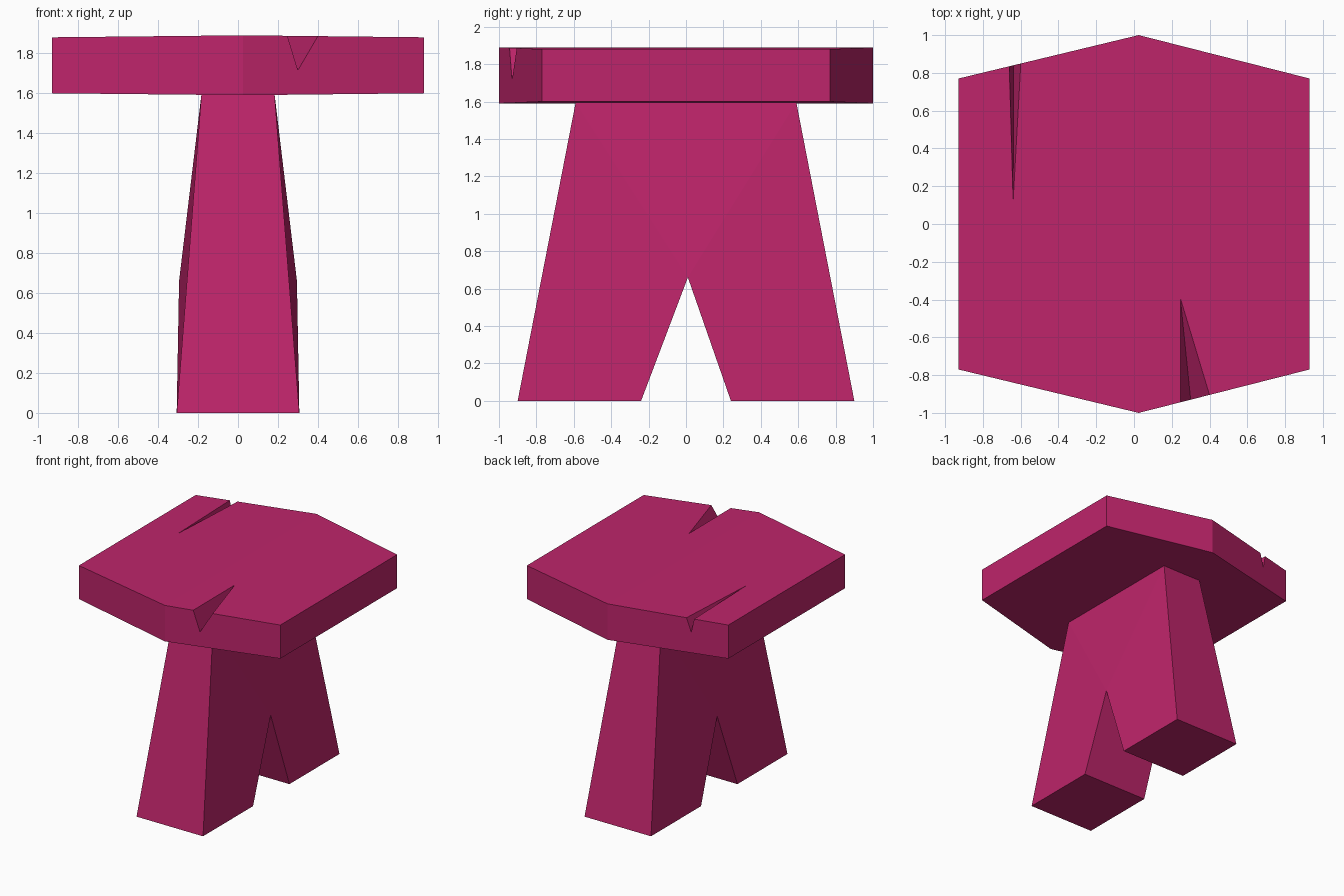
import bpy
import bmesh
from mathutils import Vector

if "Cube" in bpy.data.objects:
    bpy.data.objects.remove(bpy.data.objects["Cube"], do_unlink=True)

COLOUR = (0.515, 0.018, 0.145, 1.0)
paint = bpy.data.materials.new("raspberry_paint")
paint.use_nodes = True
paint.diffuse_color = COLOUR
bsdf = next(n for n in paint.node_tree.nodes if n.type == "BSDF_PRINCIPLED")
bsdf.inputs["Base Color"].default_value = COLOUR


def make_object(name, verts, faces):
    """Build a flat-shaded mesh with outward normals."""
    bm = bmesh.new()
    points = [bm.verts.new(v) for v in verts]
    for face in faces:
        bm.faces.new([points[i] for i in face])
    bmesh.ops.recalc_face_normals(bm, faces=bm.faces)
    mesh = bpy.data.meshes.new(name)
    bm.to_mesh(mesh)
    bm.free()
    mesh.materials.append(paint)
    obj = bpy.data.objects.new(name, mesh)
    bpy.context.collection.objects.link(obj)
    return obj


def bridge(outline_a, outline_b, caps):
    """Join two matching outlines with side quads; caps index each outline."""
    n = len(outline_a)
    faces = [(i, (i + 1) % n, (i + 1) % n + n, i + n) for i in range(n)]
    for cap in caps:
        faces += [cap, [i + n for i in cap]]
    return outline_a + outline_b, faces


# Seat: six-sided slab with a very slight ridge along the middle
rim = [(0.025, -1, 0.15), (0.93, -0.77, 0.14), (0.93, 0.77, 0.14),
       (0.025, 1, 0.15), (-0.93, 0.77, 0.14), (-0.93, -0.77, 0.14)]
MID = 1.74
lower, upper = ([(x, y, MID + s * h) for x, y, h in rim] for s in (-1, 1))
seat = make_object("seat", *bridge(lower, upper, [(0, 1, 2, 3), (3, 4, 5, 0)]))


# Cracks: tapering wedges cut from the seat rim
def cut_crack(name, tip, left, right, bottom):
    tip, left, right, bottom = map(Vector, (tip, left, right, bottom))

    def beyond(p):
        return tip + 1.3 * (p - tip + 0.4 * (p - bottom))

    cutter = make_object(name, [tip, beyond(left), beyond(right), beyond(bottom)],
                         [(0, 1, 2), (0, 2, 3), (0, 3, 1), (1, 3, 2)])
    cutter.hide_render = True
    mod = seat.modifiers.new(name, "BOOLEAN")
    mod.operation = "DIFFERENCE"
    mod.solver = "EXACT"
    mod.object = cutter
    bpy.context.view_layer.objects.active = seat
    bpy.ops.object.modifier_apply(modifier=mod.name)
    bpy.data.objects.remove(cutter, do_unlink=True)


cut_crack("front_crack", (0.245, -0.39, 1.888), (0.247, -0.944, 1.888),
          (0.4, -0.905, 1.886), (0.3, -0.93, 1.715))
cut_crack("back_crack", (-0.64, 0.12, 1.883), (-0.66, 0.826, 1.883),
          (-0.6, 0.841, 1.883), (-0.637, 0.832, 1.77))

# Legs: one splayed, flaring trestle with a pointed notch between the feet
# Each point is y, z and half width
profile = [(-0.59, 1.595, 0.183), (-0.9, 0, 0.307), (-0.24, 0, 0.307),
           (0.01, 0.66, 0.295), (0.24, 0, 0.307), (0.9, 0, 0.307),
           (0.59, 1.595, 0.183)]
left_side, right_side = ([(s * w, y, z) for y, z, w in profile] for s in (1, -1))
make_object("legs", *bridge(left_side, right_side,
                            [(0, 1, 2, 3), (0, 3, 6), (3, 4, 5, 6)]))
